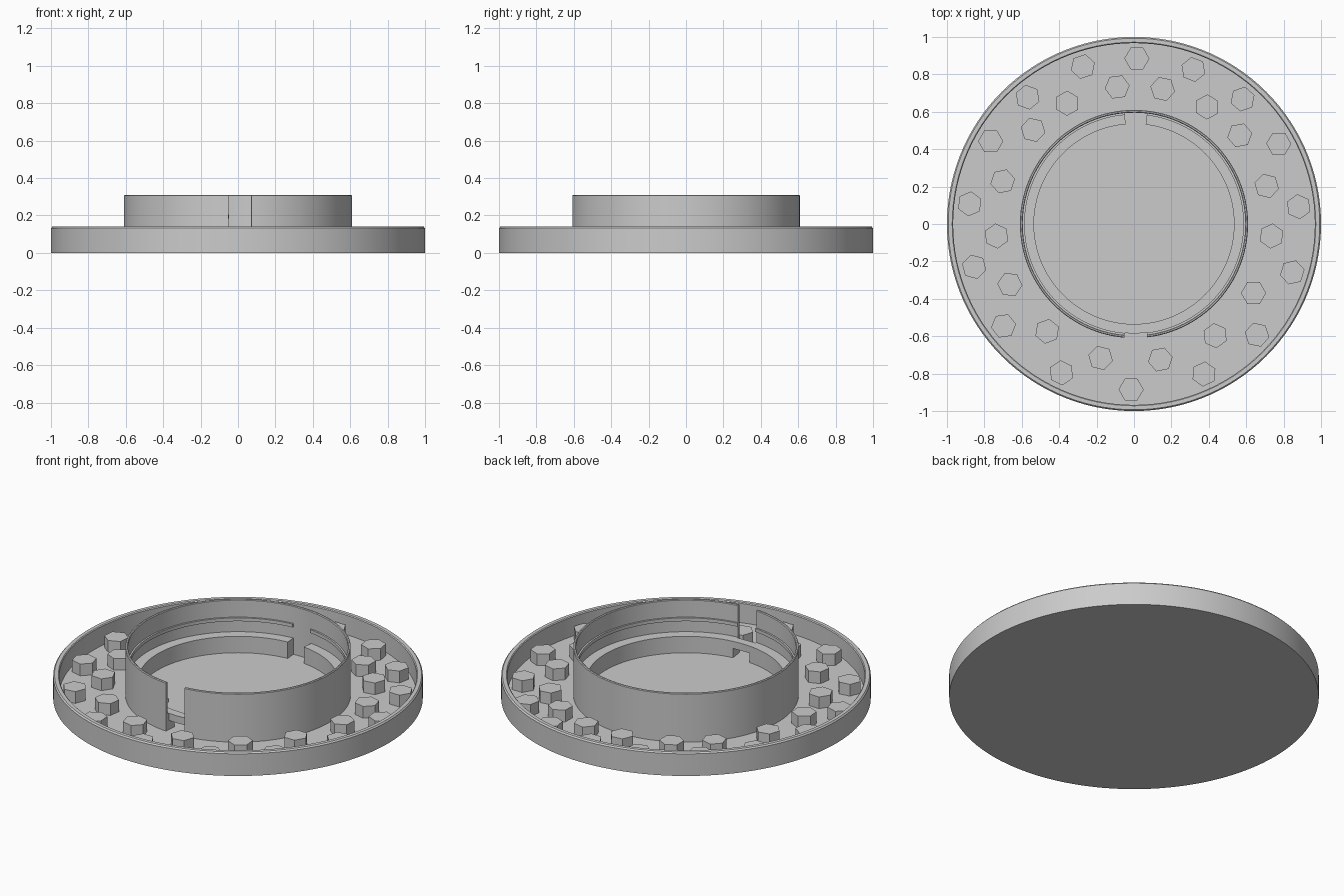
import bpy
import bmesh
from math import radians, cos, sin, ceil

if "Cube" in bpy.data.objects:
    bpy.data.objects.remove(bpy.data.objects["Cube"], do_unlink=True)

# One plain grey for everything
grey = bpy.data.materials.new("plain grey")
grey.use_nodes = True
colour = (0.6, 0.6, 0.6, 1)
grey.diffuse_color = colour
grey.node_tree.nodes["Principled BSDF"].inputs["Base Color"].default_value = colour

FLOOR = 0.02
STEP = 3  # degrees between lathe sections
RIGHT_ARC = (-83.3, 83.3)
LEFT_ARC = (94.8, 265.2)
FRONT_GAP = (-94.8, -83.3)


def finish(bm, name, smooth=True):
    bmesh.ops.remove_doubles(bm, verts=bm.verts, dist=1e-5)
    bmesh.ops.recalc_face_normals(bm, faces=bm.faces)
    mesh = bpy.data.meshes.new(name)
    bm.to_mesh(mesh)
    bm.free()
    mesh.materials.append(grey)
    obj = bpy.data.objects.new(name, mesh)
    bpy.context.collection.objects.link(obj)
    if smooth:
        bpy.ops.object.select_all(action='DESELECT')
        obj.select_set(True)
        bpy.context.view_layer.objects.active = obj
        bpy.ops.object.shade_smooth_by_angle(angle=radians(30))
    return obj


def lathe(name, profile, start=0, end=360):
    """Sweep a closed (radius, height) profile around z, capping open arcs."""
    bm = bmesh.new()
    count = ceil((end - start) / STEP)
    rings = []
    for i in range(count + 1):
        a = radians(start + (end - start) * i / count)
        rings.append([bm.verts.new((r * cos(a), r * sin(a), z)) for r, z in profile])
    size = len(profile)
    for first, second in zip(rings, rings[1:]):
        for j in range(size):
            k = (j + 1) % size
            if profile[j][0] == 0 and profile[k][0] == 0:
                continue
            corners = [first[j], second[j], second[k], first[k]]
            if profile[j][0] == 0:
                corners.pop(1)
            elif profile[k][0] == 0:
                corners.pop(2)
            bm.faces.new(corners)
    if end - start < 360:
        bm.faces.new(rings[0])
        bm.faces.new(rings[-1])
    return finish(bm, name)


def band(inner, outer, low, high):
    return [(inner, low), (outer, low), (outer, high), (inner, high)]


# Shallow round tray with a softened rim
lathe("tray", [(0, 0), (1, 0), (1, 0.132), (0.993, 0.14), (0.972, 0.14),
               (0.967, 0.135), (0.967, FLOOR), (0, FLOOR)])

# Raised collar, open at the front
lathe("collar_wall", [(0.595, FLOOR), (0.61, FLOOR), (0.61, 0.306), (0.606, 0.31),
                      (0.599, 0.31), (0.595, 0.306)], RIGHT_ARC[0], LEFT_ARC[1])

# Inner ledge and thin bead, both broken at the back
for side, arc in (("right", RIGHT_ARC), ("left", LEFT_ARC)):
    lathe(side + "_ledge", band(0.535, 0.596, FLOOR, 0.118), *arc)
    lathe(side + "_bead", band(0.585, 0.596, 0.185, 0.205), *arc)

# Bridge joining the ledge across the front opening
lathe("front_ledge_bridge", band(0.535, 0.585, 0.075, 0.118), *FRONT_GAP)

# Two rings of hexagonal studs
outer_ring = (108, 89, 69, 49, 29, 6, -17, -42, -65, -91, -116, -142, -165, 173, 150, 130)
inner_ring = (97, 78, 58, 40, 16, -5, -30, -54, -79, -104, -129, -154, 185, 162, 137, 119)


def stud(name, radius, angle):
    bm = bmesh.new()
    bmesh.ops.create_cone(bm, cap_ends=True, segments=6, radius1=0.067,
                          radius2=0.067, depth=0.07)
    obj = finish(bm, name, smooth=False)
    a = radians(angle)
    obj.location = (radius * cos(a), radius * sin(a), FLOOR + 0.035)
    obj.rotation_euler.z = a


for ring, radius, angles in (("outer", 0.885, outer_ring), ("inner", 0.738, inner_ring)):
    for number, angle in enumerate(angles):
        stud(f"{ring}_stud_{number}", radius, angle)
